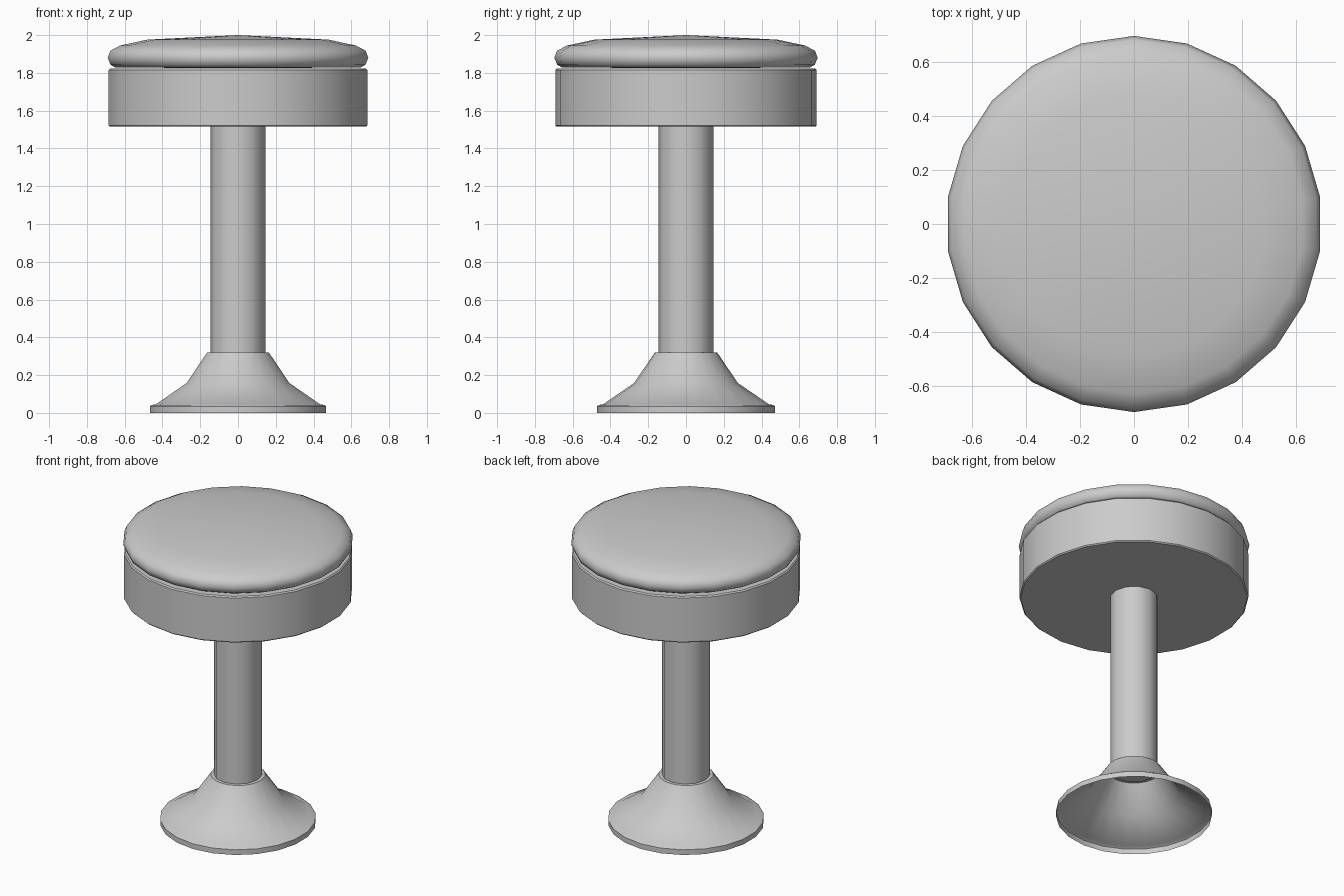
import bpy, bmesh
from math import pi, cos, sin, radians

if "Cube" in bpy.data.objects:
    bpy.data.objects.remove(bpy.data.objects["Cube"])


def lathe(name, profile, sides, angle=40):
    """Spin (radius, z) points round z; radius 0 closes to a single point."""
    bm = bmesh.new()
    rings = []
    for r, z in profile:
        n = sides if r > 0 else 1
        rings.append([bm.verts.new((r * cos(pi / 2 + 2 * pi * i / sides),
                                    r * sin(pi / 2 + 2 * pi * i / sides), z))
                      for i in range(n)])
    for a, b in zip(rings, rings[1:]):
        for i in range(sides):
            j = (i + 1) % sides
            quad = [a[i % len(a)], a[j % len(a)], b[j % len(b)], b[i % len(b)]]
            bm.faces.new(list(dict.fromkeys(quad)))
    mesh = bpy.data.meshes.new(name)
    bm.to_mesh(mesh)
    bm.free()
    obj = bpy.data.objects.new(name, mesh)
    bpy.context.collection.objects.link(obj)
    bpy.context.view_layer.objects.active = obj
    bpy.ops.object.select_all(action='DESELECT')
    obj.select_set(True)
    bpy.ops.object.shade_smooth_by_angle(angle=radians(angle))
    return obj


# Flared base: hollow, open underneath
lathe("base", [(0.472, 0), (0.472, 0.035), (0.462, 0.042), (0.44, 0.045),
               (0.275, 0.158), (0.165, 0.32), (0.135, 0.32)], 22)

# Column
lathe("column", [(0, 0.315), (0.145, 0.315), (0.145, 1.52)], 12)

# Seat drum with slightly softened rims
lathe("seat_drum", [(0, 1.515), (0.685, 1.515), (0.692, 1.522),
                    (0.692, 1.815), (0.685, 1.823), (0, 1.823)], 22)

# Domed cushion
lathe("cushion", [(0, 1.826), (0.655, 1.828), (0.682, 1.843), (0.697, 1.88),
                  (0.683, 1.917), (0.63, 1.945), (0.485, 1.976), (0, 2.0)], 22, 60)
